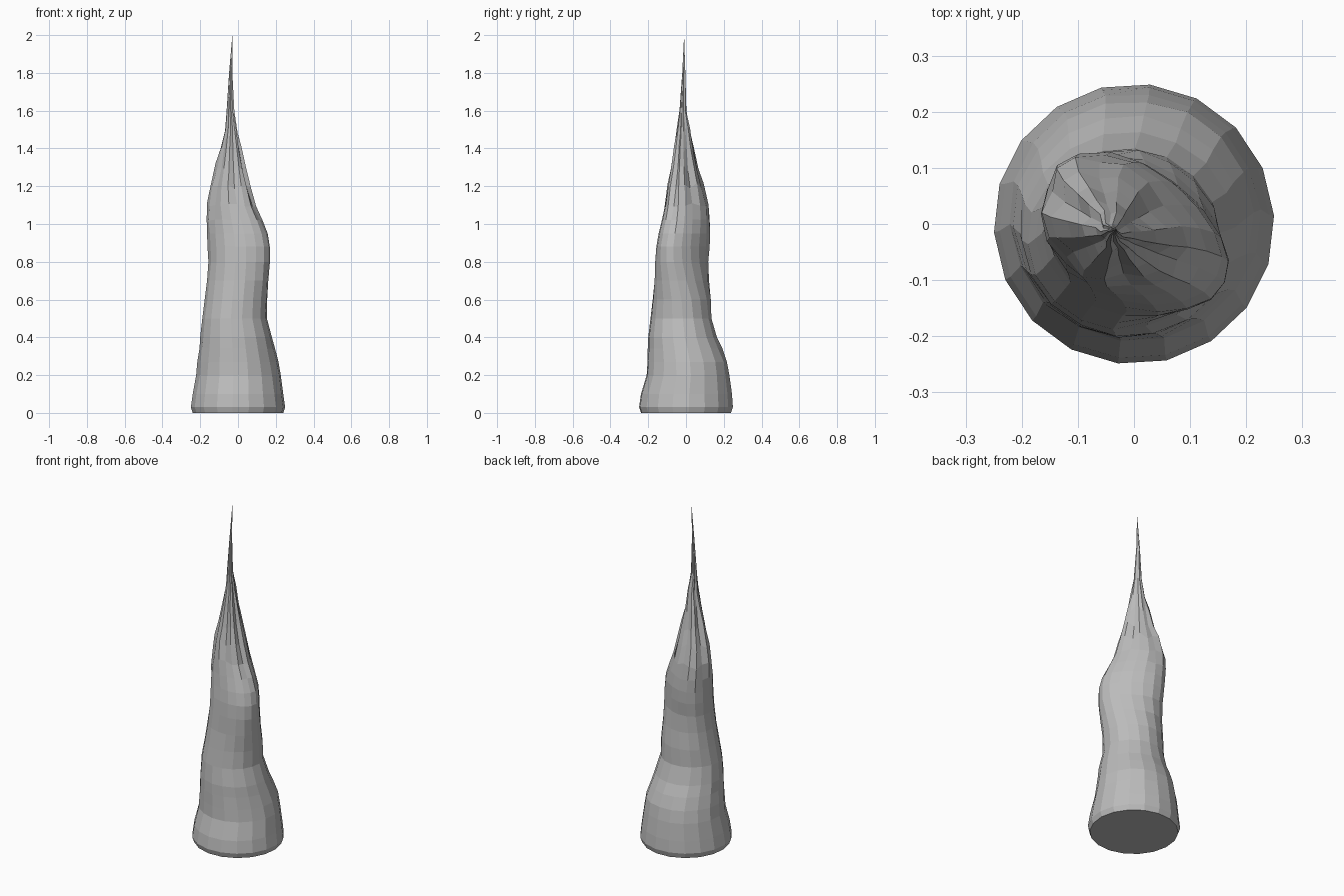
import bpy
import bmesh
import math
import random

random.seed(4)
SIDES = 18

# Remove the default cube
cube = bpy.data.objects.get("Cube")
if cube:
    bpy.data.objects.remove(cube, do_unlink=True)


def make_material(name, value):
    """One flat grey, for viewport and render."""
    material = bpy.data.materials.new(name)
    material.use_nodes = True
    colour = (value, value, value, 1)
    material.diffuse_color = colour
    material.node_tree.nodes["Principled BSDF"].inputs["Base Color"].default_value = colour
    return material


def smooth_ramp(value, low, high):
    """Ease from zero to one between two limits."""
    f = min(max((value - low) / (high - low), 0), 1)
    return f * f * (3 - 2 * f)


def section(bm, height, left, right, front, back):
    """Skewed oval cross-section that becomes folded near the tip."""
    centre_x, centre_y = (left + right) / 2, (front + back) / 2
    half_x, half_y = (right - left) / 2, (back - front) / 2
    twist = smooth_ramp(height, 0.5, 0.9)
    fold = smooth_ramp(height, 0.9, 1.35)
    ring = []
    for i in range(SIDES):
        angle = math.tau * i / SIDES + 0.06
        # The back left side is flattened more than the front right one
        skew = -twist * (0.32 + 0.16 * math.cos(angle - math.pi / 4))
        # Creases run lengthwise, with slight rock roughness everywhere
        scale = 1 - fold * creases[i] + random.uniform(-0.012, 0.012) * (height > 0.1)
        x = centre_x + half_x * scale * math.cos(angle)
        y = centre_y + half_y * scale * math.sin(angle + skew)
        z = height + fold * random.uniform(-0.025, 0.025) * (height < 1.6)
        ring.append(bm.verts.new((x, y, z)))
    return ring


# Height, then left, right, front and back limits of each section
profile = [
    (0, -.24, .24, -.24, .24),
    (.03, -.25, .25, -.25, .25),
    (.1, -.24, .24, -.24, .245),
    (.2, -.222, .225, -.208, .233),
    (.27, -.214, .212, -.204, .22),
    (.34, -.206, .195, -.202, .193),
    (.4, -.2, .18, -.2, .165),
    (.5, -.188, .152, -.188, .136),
    (.6, -.176, .155, -.176, .132),
    (.7, -.165, .162, -.166, .122),
    (.8, -.157, .168, -.162, .12),
    (.88, -.16, .168, -.156, .126),
    (.95, -.163, .156, -.144, .13),
    (1.02, -.166, .13, -.13, .13),
    (1.1, -.163, .096, -.116, .122),
    (1.2, -.147, .066, -.1, .097),
    (1.3, -.117, .04, -.082, .07),
    (1.4, -.092, .016, -.065, .046),
    (1.5, -.068, -.002, -.049, .026),
    (1.6, -.06, -.02, -.035, .003),
    (1.8, -.047, -.03, -.02, -.003),
]

# Lengthwise creases: every third column is pulled inward
creases = [random.uniform(0.12, 0.3) if i % 3 == 2 else random.uniform(-0.04, 0.03)
           for i in range(SIDES)]

# Rock spire: loft the sections, close the base and draw the top to a point
bm = bmesh.new()
rings = [section(bm, *row) for row in profile]
bm.faces.new(list(reversed(rings[0])))
for lower, upper in zip(rings, rings[1:]):
    for i in range(SIDES):
        j = (i + 1) % SIDES
        bm.faces.new((lower[i], lower[j], upper[j], upper[i]))
tip = bm.verts.new((-.03, -.01, 2))
for i in range(SIDES):
    bm.faces.new((rings[-1][i], rings[-1][(i + 1) % SIDES], tip))
bmesh.ops.recalc_face_normals(bm, faces=bm.faces)

mesh = bpy.data.meshes.new("rock_spire")
bm.to_mesh(mesh)
bm.free()
mesh.materials.append(make_material("stone grey", 0.5))
spire = bpy.data.objects.new("rock_spire", mesh)
bpy.context.collection.objects.link(spire)
